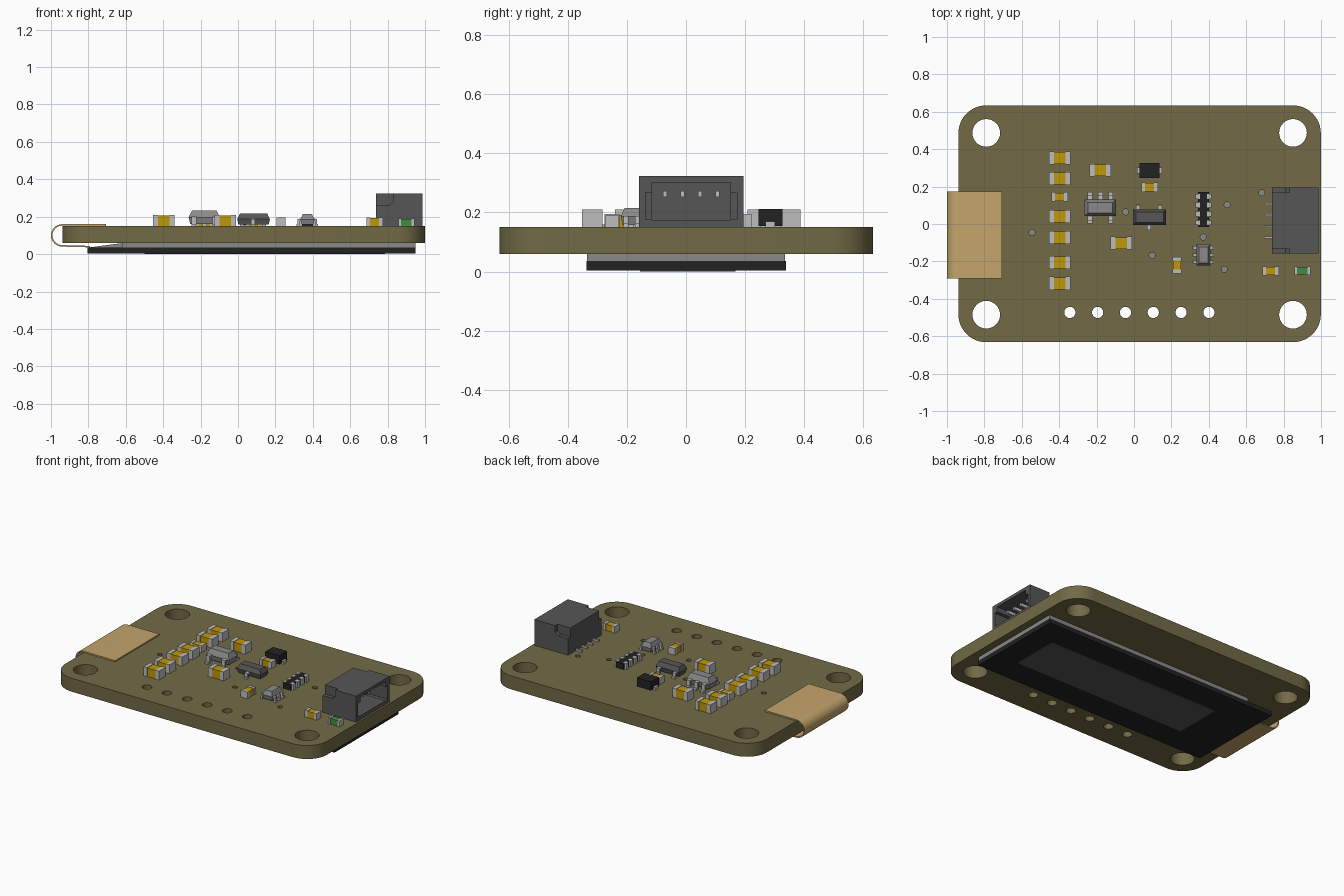
import bpy, bmesh, math
from mathutils import Vector

if "Cube" in bpy.data.objects:
    bpy.data.objects.remove(bpy.data.objects["Cube"])

def material(name, r, g, b):
    m = bpy.data.materials.new(name)
    lin = [((c / 255 + 0.055) / 1.055) ** 2.4 if c > 10 else c / 255 / 12.92 for c in (r, g, b)]
    m.diffuse_color = (*lin, 1)
    m.use_nodes = True
    m.node_tree.nodes["Principled BSDF"].inputs["Base Color"].default_value = m.diffuse_color
    return m

OLIVE = material("olive board", 114, 106, 70)
COPPER = material("copper plating", 222, 182, 145)
TAN = material("tan film", 196, 165, 108)
GOLD = material("gold ceramic", 192, 152, 10)
SILVER = material("silver metal", 190, 190, 190)
GREY = material("grey plastic", 138, 138, 138)
DARK = material("dark grey", 86, 86, 86)
BLACK = material("black", 34, 34, 34)
GREEN = material("green lens", 62, 142, 66)

TOP = 0.15  # upper board surface


def finish(ob, angle=30):
    bpy.context.view_layer.objects.active = ob
    bpy.ops.object.select_all(action='DESELECT')
    ob.select_set(True)
    bpy.ops.object.shade_smooth_by_angle(angle=math.radians(angle))


class Part:
    """Collects boxes, prisms and tapered blocks into one object."""
    def __init__(self, name, *mats):
        self.name, self.mats, self.bm = name, mats, bmesh.new()

    def loft(self, rings, mat=0):
        rings = [[self.bm.verts.new(p) for p in r] for r in rings]
        n = len(rings[0])
        faces = [self.bm.faces.new(rings[0][::-1]), self.bm.faces.new(rings[-1])]
        for a, b in zip(rings, rings[1:]):
            for i in range(n):
                j = (i + 1) % n
                faces.append(self.bm.faces.new((a[i], a[j], b[j], b[i])))
        for f in faces:
            f.material_index = mat
        return self

    def box(self, x0, x1, y0, y1, z0, z1, mat=0):
        return self.loft([[(x0, y0, z), (x1, y0, z), (x1, y1, z), (x0, y1, z)] for z in (z0, z1)], mat)

    def prism(self, pts, axis, lo, hi, mat=0):
        place = (lambda u, z, w: (u, w, z)) if axis == 'y' else (lambda u, z, w: (w, u, z))
        return self.loft([[place(u, z, w) for u, z in pts] for w in (lo, hi)], mat)

    def tapered(self, x, y, w, d, z0, z1, inset, mat=0):
        rings = []
        for z, s in ((z0, inset * .5), (z0 + (z1 - z0) * .5, 0), (z1, inset)):
            a, b = w / 2 - s, d / 2 - s
            rings.append([(x - a, y - b, z), (x + a, y - b, z), (x + a, y + b, z), (x - a, y + b, z)])
        return self.loft(rings, mat)

    def leg(self, axis, root, tip, pos, width, h, mat=1):
        # gull-wing leg stepping down from the body to the board
        t, k = 0.012, root + (tip - root) * .45
        s = t if tip > root else -t
        pts = [(root, h), (k + s, h), (k + s, TOP + t), (tip, TOP + t),
               (tip, TOP), (k, TOP), (k, h - t), (root, h - t)]
        return self.prism(pts, axis, pos - width / 2, pos + width / 2, mat)

    def done(self, smooth=None):
        bmesh.ops.recalc_face_normals(self.bm, faces=self.bm.faces)
        me = bpy.data.meshes.new(self.name)
        self.bm.to_mesh(me)
        self.bm.free()
        for m in self.mats:
            me.materials.append(m)
        ob = bpy.data.objects.new(self.name, me)
        bpy.context.collection.objects.link(ob)
        if smooth:
            finish(ob, smooth)
        return ob


def evaluated_mesh(ob):
    bpy.context.view_layer.update()
    dg = bpy.context.evaluated_depsgraph_get()
    return bpy.data.meshes.new_from_object(ob.evaluated_get(dg))


# Circuit board: rounded outline with mounting holes, header holes and vias
holes = [(x, y, .074) for x in (-.79, .85) for y in (-.485, .487)]
holes += [(-.343 + .1487 * i, -.473, .03) for i in range(6)]
holes += [(x, y, .016) for x, y in ((-.545, -.045), (-.045, .065), (.097, -.168), (.37, -.07),
                                    (.483, -.242), (.498, .103), (.683, .167))]

def arc(cx, cy, r, a0, a1, n):
    return [(cx + r * math.cos(math.radians(a0 + (a1 - a0) * i / n)),
             cy + r * math.sin(math.radians(a0 + (a1 - a0) * i / n))) for i in range(n + 1)]

outline = []
for cx, cy, a in ((.85, .485, 0), (-.79, .485, 90), (-.79, -.483, 180), (.85, -.483, 270)):
    outline += arc(cx, cy, .149, a, a + 90, 12)
cu = bpy.data.curves.new("board_outline", 'CURVE')
cu.dimensions, cu.fill_mode, cu.extrude = '2D', 'BOTH', .045
for loop in [outline] + [arc(x, y, r, 0, 360, 32)[:-1] for x, y, r in holes]:
    s = cu.splines.new('POLY')
    s.points.add(len(loop) - 1)
    for p, (x, y) in zip(s.points, loop):
        p.co = (x, y, 0, 1)
    s.use_cyclic_u = True
tmp = bpy.data.objects.new("board_outline", cu)
bpy.context.collection.objects.link(tmp)
me = evaluated_mesh(tmp)
bpy.data.objects.remove(tmp)
bm = bmesh.new()
bm.from_mesh(me)
bmesh.ops.remove_doubles(bm, verts=bm.verts, dist=1e-5)
bmesh.ops.translate(bm, verts=bm.verts, vec=Vector((0, 0, .105)))
bmesh.ops.recalc_face_normals(bm, faces=bm.faces)
for f in bm.faces:
    c = f.calc_center_median()
    wall = abs(f.normal.z) < .5 and any(math.hypot(c.x - x, c.y - y) < r + .01 for x, y, r in holes)
    f.material_index = 1 if wall else 0
bm.to_mesh(me)
bm.free()
me.materials.clear()
me.materials.append(OLIVE)
me.materials.append(COPPER)
board = bpy.data.objects.new("circuit_board", me)
bpy.context.collection.objects.link(board)
finish(board)

# Display under the board
Part("display_glass", BLACK).box(-.805, .95, -.337, .338, .004, .035).done()
Part("display_backing", GREY).box(-.62, .95, -.335, .336, .035, .06).done()
Part("display_wedge", GREY).prism([(-.8, .035), (-.62, .035), (-.62, .059)], 'y', -.29, .175).done()
Part("display_active_area", DARK).box(-.5, .787, -.156, .167, 0, .004).done()

# Folded ribbon wrapping round the board edge
outer = [(-.705, .16)] + arc(-.94, .1, .06, 90, 270, 16) + [(-.79, .036)]
inner = [(-.79, .044)] + arc(-.94, .1, .052, 270, 90, 16) + [(-.705, .151)]
Part("folded_ribbon", TAN).prism(outer + inner, 'y', -.291, .175).done(30)

# Capacitors and indicator: coloured middle with metal ends
def two_terminal(name, x, y, length, depth, height, mat, end=.027, vertical=False):
    p = Part(name, mat, SILVER)
    h = length / 2
    for a, b, k, m in ((-h, -h + end, 0, 1), (-h + end, h - end, .003, 0), (h - end, h, 0, 1)):
        d = depth / 2 - k
        if vertical:
            p.box(x - d, x + d, y + a, y + b, TOP, TOP + height - k, m)
        else:
            p.box(x + a, x + b, y - d, y + d, TOP, TOP + height - k, m)
    p.done()

for i, y in enumerate((.353, .243, .04, -.072, -.205, -.317)):
    two_terminal(f"row_capacitor_{i + 1}", -.396, y, .115, .07, .06, GOLD)
for i, (x, y) in enumerate(((-.18, .287), (-.068, -.102))):
    two_terminal(f"large_capacitor_{i + 1}", x, y, .114, .068, .06, GOLD)
for i, (x, y) in enumerate(((-.398, .145), (.083, .197), (.73, -.251))):
    two_terminal(f"small_capacitor_{i + 1}", x, y, .088, .05, .045, GOLD, .02)
two_terminal("upright_capacitor", .23, -.22, .088, .05, .045, GOLD, .02, True)
two_terminal("indicator_light", .9, -.251, .085, .045, .04, GREEN, .015)

# Diode
Part("diode", BLACK, SILVER).box(.03, .135, .245, .327, TOP + .005, .212) \
    .box(.016, .149, .27, .302, TOP, TOP + .02, 1).done()

# Regulator with five legs
p = Part("regulator", GREY, SILVER).tapered(-.18, .087, .168, .09, .16, .232, .018)
for x in (-.236, -.18, -.124):
    p.leg('x', .12, .172, x, .026, .2)
for x in (-.236, -.124):
    p.leg('x', .055, .003, x, .026, .2)
p.done()

# Transistor with three legs
p = Part("transistor", DARK, SILVER).tapered(.083, .036, .175, .082, .157, .216, .014)
for x in (.022, .139):
    p.leg('x', .07, .105, x, .022, .187)
p.leg('x', .0, -.037, .08, .022, .187)
p.done()

# Resistor array with four pads on each side
p = Part("resistor_array", BLACK, SILVER).box(.343, .4, -.015, .17, TOP, .187)
for i in range(4):
    y = .148 - i * .047
    for s in (-1, 1):
        a, b = sorted((.3715 + s * .018, .3715 + s * .042))
        p.box(a, b, y - .013, y + .013, TOP, .19, 1)
p.done()

# Small chip with six legs
p = Part("small_chip", GREY, SILVER).tapered(.371, -.165, .074, .112, .157, .215, .013)
for y in (-.203, -.165, -.127):
    for s in (-1, 1):
        p.leg('y', .371 + s * .025, .371 + s * .058, y, .017, .188)
p.done()

# Socket: block hollowed from +x, with side key slots and notched rear corners
socket = Part("socket_housing", DARK).box(.737, .986, -.159, .194, TOP, .323).done()
cutters = [Part("cut", DARK).box(.79, 1.1, -.115, .15, .175, .302).done(),
           Part("cut", DARK).box(.84, 1.1, -.138, .173, .176, .268).done()]
for a, b in ((-.2, -.133), (.168, .25)):
    cutters.append(Part("cut", DARK).prism([(.7, .262), (.81, .262), (.832, .28), (.832, .4), (.7, .4)],
                                           'y', a, b).done())
for c in cutters:
    c.hide_render = True
    m = socket.modifiers.new("cut", 'BOOLEAN')
    m.operation, m.solver, m.object = 'DIFFERENCE', 'EXACT', c
me = evaluated_mesh(socket)
socket.modifiers.clear()
socket.data = me
for c in cutters:
    bpy.data.objects.remove(c)

# Socket contacts and their rear tails
p = Part("socket_contacts", SILVER)
for i in range(4):
    y = .018 + (i - 1.5) * .0595
    p.box(.78, .94, y - .007, y + .007, .253, .273)
    p.box(.695, .745, y - .005, y + .005, TOP, .162)
p.done()
